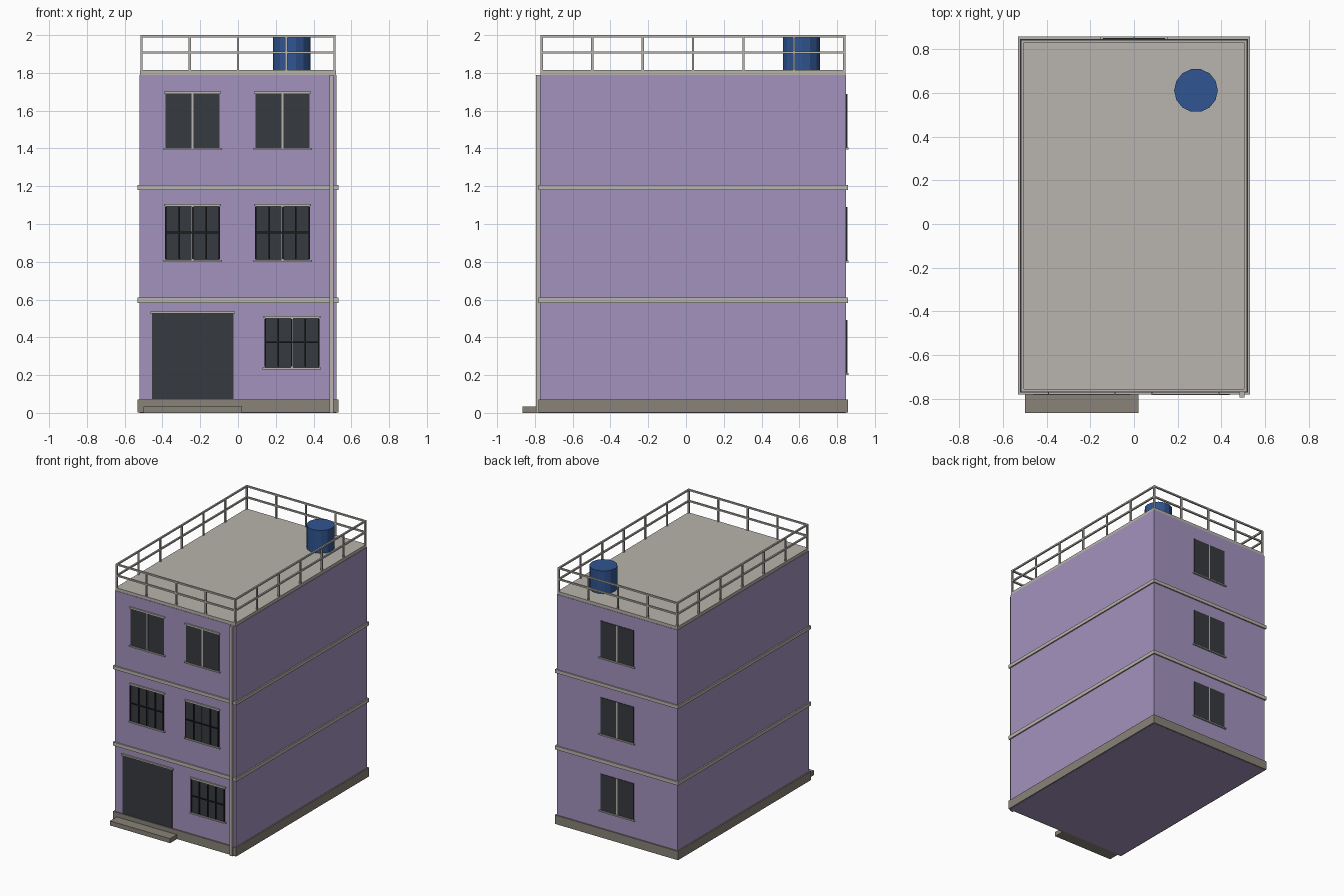
import bpy
import math

cube = bpy.data.objects.get("Cube")
if cube:
    bpy.data.objects.remove(cube, do_unlink=True)


def material(name, rgb):
    m = bpy.data.materials.new(name)
    m.use_nodes = True
    m.diffuse_color = (*rgb, 1)
    m.node_tree.nodes["Principled BSDF"].inputs["Base Color"].default_value = (*rgb, 1)
    return m


LILAC = material("lilac wall", (0.37, 0.29, 0.51))
TRIM = material("pale concrete", (0.48, 0.456, 0.418))
PLINTH = material("dark concrete", (0.246, 0.223, 0.188))
GLASS = material("dark glass", (0.037, 0.042, 0.051))
IRON = material("black iron", (0.012, 0.013, 0.015))
BLUE = material("blue plastic", (0.03, 0.091, 0.283))


def box(name, x, y, z, mat):
    """Box from (min, max) pairs along each axis."""
    bpy.ops.mesh.primitive_cube_add(size=1, location=[sum(r) / 2 for r in (x, y, z)])
    ob = bpy.context.object
    ob.name = name
    ob.scale = [r[1] - r[0] for r in (x, y, z)]
    bpy.ops.object.transform_apply(location=False, rotation=False)
    ob.data.materials.append(mat)
    return ob


def around(c, half):
    return (c - half, c + half)


FRONT, BACK = -0.772, 0.848
W = 0.522          # half width of the walls
LIP = 0.01         # overhang of plinth and floor bands


def slab(name, z, grow, mat):
    return box(name, (-W - grow, W + grow), (FRONT - grow, BACK + grow), z, mat)


# Main masses
slab("walls", (0, 1.79), 0, LILAC)
slab("plinth", (0.001, 0.07), LIP, PLINTH)
slab("lower_floor_band", (0.583, 0.611), LIP, TRIM)
slab("upper_floor_band", (1.18, 1.206), LIP, TRIM)
slab("roof_slab", (1.788, 1.814), -0.003, TRIM)
box("entrance_step", (-0.5, 0.02), (-0.865, FRONT), (0, 0.035), PLINTH)
box("downpipe", around(0.495, 0.011), (-0.794, FRONT), (0, 1.79), TRIM)


def window(name, x, z0, z1, side, lintel=True, bars=False):
    """Window on the front (side -1) or back (side 1) wall."""
    wall = FRONT if side < 0 else BACK

    def out(a, b):
        return tuple(sorted((wall + side * a, wall + side * b)))

    half = 0.143
    box(name + "_glass", around(x, half), out(0, 0.004), (z0, z1), GLASS)
    box(name + "_mullion", around(x, 0.005), out(0, 0.006), (z0, z1), TRIM)
    box(name + "_sill", around(x, half + 0.012), out(0, 0.012), (z0 - 0.01, z0), TRIM)
    if lintel:
        box(name + "_lintel", around(x, half + 0.008), out(0, 0.01), (z1 - 0.004, z1 + 0.007), TRIM)
    if bars:
        # Security grille
        for i in range(-2, 3):
            box(name + "_grille_bar", around(x + i * 0.071, 0.004), out(0.006, 0.012),
                (z0 + 0.005, z1 - 0.01), IRON)
        box(name + "_grille_rail", around(x, half), out(0.006, 0.012),
            around((z0 + z1) / 2, 0.004), IRON)


# Front windows
for label, x in (("left", 0.236), ("right", -0.24)):
    window("top_window_" + label, x, 1.402, 1.695, -1)
    window("middle_window_" + label, x, 0.81, 1.1, -1, bars=True)
window("ground_window", 0.285, 0.24, 0.506, -1, bars=True)

# Back windows, one per storey
for i, label in enumerate(("ground", "middle", "top")):
    z = 0.21 + i * 0.597
    window("back_window_" + label, 0, z, z + 0.283, 1, lintel=False)

# Garage door
box("garage_door", (-0.455, -0.025), (FRONT - 0.004, FRONT), (0.07, 0.528), GLASS)
box("garage_lintel", (-0.463, -0.015), (FRONT - 0.012, FRONT), (0.526, 0.538), TRIM)

# Roof railing
RX, R0, R1, T = 0.511, -0.763, 0.838, 0.006
for label, z in (("top", 1.994), ("middle", 1.908)):
    for y in (R0, R1):
        box(label + "_rail_across", (-RX - T, RX + T), around(y, T), around(z, T), TRIM)
    for x in (-RX, RX):
        box(label + "_rail_along", around(x, T), (R0, R1), around(z, T), TRIM)


def post(x, y):
    box("railing_post", around(x, T), around(y, T), (1.81, 1.995), TRIM)


for i in range(5):
    for y in (R0, R1):
        post(-RX + i * RX / 2, y)
for i in range(1, 6):
    for x in (-RX, RX):
        post(x, R0 + i * (R1 - R0) / 6)

# Water tank
bpy.ops.mesh.primitive_cylinder_add(vertices=14, radius=0.1, depth=0.18,
                                    location=(0.284, 0.612, 1.902),
                                    rotation=(0, 0, math.pi / 2))
tank = bpy.context.object
tank.name = "water_tank"
tank.data.materials.append(BLUE)
